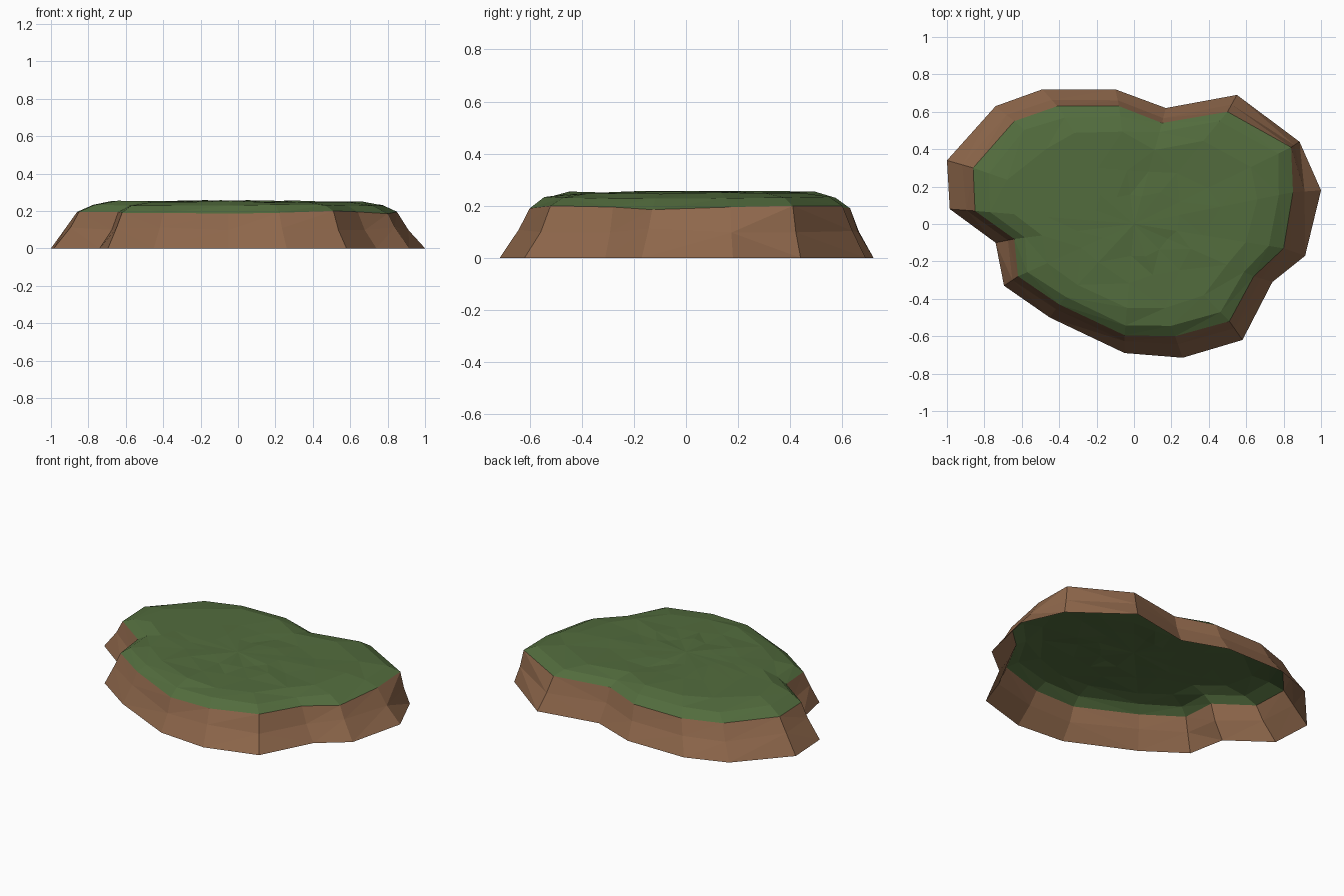
import bpy, bmesh, random
from mathutils import Vector

if "Cube" in bpy.data.objects:
    bpy.data.objects.remove(bpy.data.objects["Cube"])

random.seed(4)

# Footprint on the ground, counter-clockwise from the right
BASE = [(1.0, .18), (.885, .44), (.55, .69), (.17, .62), (-.10, .72), (-.49, .72),
        (-.74, .63), (-1.0, .34), (-.985, .08), (-.74, -.10), (-.695, -.33),
        (-.45, -.50), (-.05, -.69), (.26, -.715), (.58, -.62), (.74, -.31), (.915, -.17)]
# Edge where the dirt meets the grass (x, y, z)
RIM = [(.85, .17, .195), (.84, .41, .20), (.50, .60, .20), (.15, .54, .20), (-.08, .63, .19),
       (-.41, .63, .19), (-.64, .55, .19), (-.86, .30, .195), (-.85, .07, .195),
       (-.64, -.08, .195), (-.62, -.28, .19), (-.40, -.43, .19), (-.05, -.595, .185),
       (.22, -.60, .19), (.51, -.52, .20), (.64, -.28, .195), (.80, -.13, .185)]


def material(name, color):
    m = bpy.data.materials.new(name)
    m.diffuse_color = (*color, 1)
    m.use_nodes = True
    m.node_tree.nodes["Principled BSDF"].inputs["Base Color"].default_value = m.diffuse_color
    return m


def loft(name, rings, mat, center=None):
    """Skin successive closed rings with triangles; optionally close to a centre point."""
    bm = bmesh.new()
    rows = [[bm.verts.new(p) for p in ring] for ring in rings]
    n = len(rows[0])
    for lo, hi in zip(rows, rows[1:]):
        for i in range(n):
            bm.faces.new((lo[i], lo[(i + 1) % n], hi[(i + 1) % n], hi[i]))
    if center:
        tip = bm.verts.new(center)
        for i in range(n):
            bm.faces.new((rows[-1][i], rows[-1][(i + 1) % n], tip))
    bmesh.ops.triangulate(bm, faces=bm.faces[:])
    me = bpy.data.meshes.new(name)
    bm.to_mesh(me)
    bm.free()
    me.materials.append(mat)
    ob = bpy.data.objects.new(name, me)
    bpy.context.collection.objects.link(ob)
    return ob


def inset(scale, z, jitter, bump):
    """Shrunken copy of the rim with small irregularities."""
    ring = []
    for x, y, _ in RIM:
        s = scale + random.uniform(-jitter, jitter)
        ring.append(Vector((x * s, y * s, z + random.uniform(-bump, bump))))
    return ring


base = [Vector((x, y, 0)) for x, y in BASE]
rim = [Vector(p) for p in RIM]

# Dirt bank: open-bottomed sloping wall, slightly steeper in its upper half
middle = []
for b, r in zip(base, rim):
    p = b.lerp(r, random.uniform(.56, .68))
    p.z = random.uniform(.095, .115)
    middle.append(p)
loft("dirt_bank", [base, middle, rim], material("dirt", (.27, .135, .07)))

# Grass cap: bevelled shoulder and gently uneven top
loft("grass_cap",
     [rim, inset(.91, .231, .01, .005), inset(.76, .250, .03, .005),
      inset(.50, .251, .05, .006), inset(.25, .252, .04, .006)],
     material("grass", (.085, .15, .047)), (0, 0, .256))
